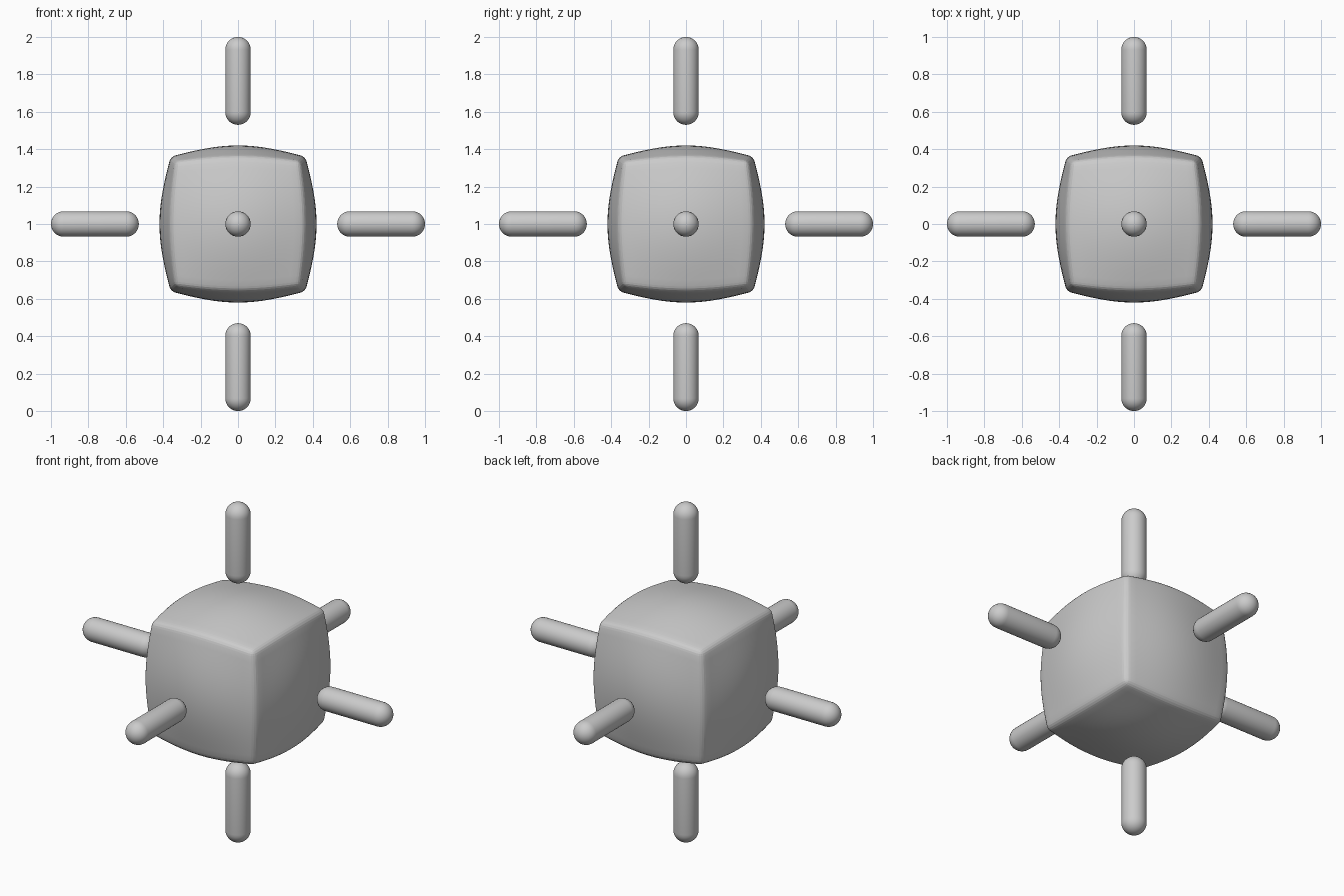
import bpy, bmesh, math
from mathutils import Vector, Matrix

if "Cube" in bpy.data.objects:
    bpy.data.objects.remove(bpy.data.objects["Cube"])

CENTRE = Vector((0, 0, 1))


def make_object(name, bm, matrix):
    mesh = bpy.data.meshes.new(name)
    bm.to_mesh(mesh)
    bm.free()
    mesh.shade_smooth()
    obj = bpy.data.objects.new(name, mesh)
    obj.matrix_world = matrix
    bpy.context.collection.objects.link(obj)
    return obj


# Puffed cube core: softened cube pushed halfway towards a sphere
bm = bmesh.new()
bmesh.ops.create_cube(bm, size=0.868)
core = make_object("core", bm, Matrix.Translation(CENTRE))
bevel = core.modifiers.new("soft_edges", 'BEVEL')
bevel.width = 0.04
bevel.segments = 4
subdiv = core.modifiers.new("subdivide", 'SUBSURF')
subdiv.subdivision_type = 'SIMPLE'
subdiv.levels = subdiv.render_levels = 4
cast = core.modifiers.new("puff", 'CAST')
cast.cast_type = 'SPHERE'
cast.factor = 0.5
cast.use_radius_as_size = False
cast.size = 0.406


# Round-ended rod along +z, running from z = start to z = end
def make_rod(name, direction, start=0.53, end=1.0, radius=0.068, sides=32, steps=8):
    bm = bmesh.new()
    angles = [math.pi / 2 * i / steps for i in range(steps + 1)]
    profile = [(radius * math.sin(a), start + radius * (1 - math.cos(a))) for a in angles]
    profile += [(radius * math.cos(a), end - radius * (1 - math.sin(a))) for a in angles]
    verts = [bm.verts.new((x, 0, z)) for x, z in profile]
    edges = [bm.edges.new(pair) for pair in zip(verts, verts[1:])]
    bmesh.ops.spin(bm, geom=verts + edges, cent=(0, 0, 0), axis=(0, 0, 1),
                   angle=math.tau, steps=sides)
    bmesh.ops.remove_doubles(bm, verts=bm.verts, dist=0.0005)
    bmesh.ops.recalc_face_normals(bm, faces=bm.faces)
    turn = Vector((0, 0, 1)).rotation_difference(Vector(direction)).to_matrix().to_4x4()
    make_object(name, bm, Matrix.Translation(CENTRE) @ turn)


# Six rods floating off the six faces
for side, direction in {
    "right": (1, 0, 0), "left": (-1, 0, 0), "back": (0, 1, 0),
    "front": (0, -1, 0), "top": (0, 0, 1), "bottom": (0, 0, -1),
}.items():
    make_rod(side + "_rod", direction)
